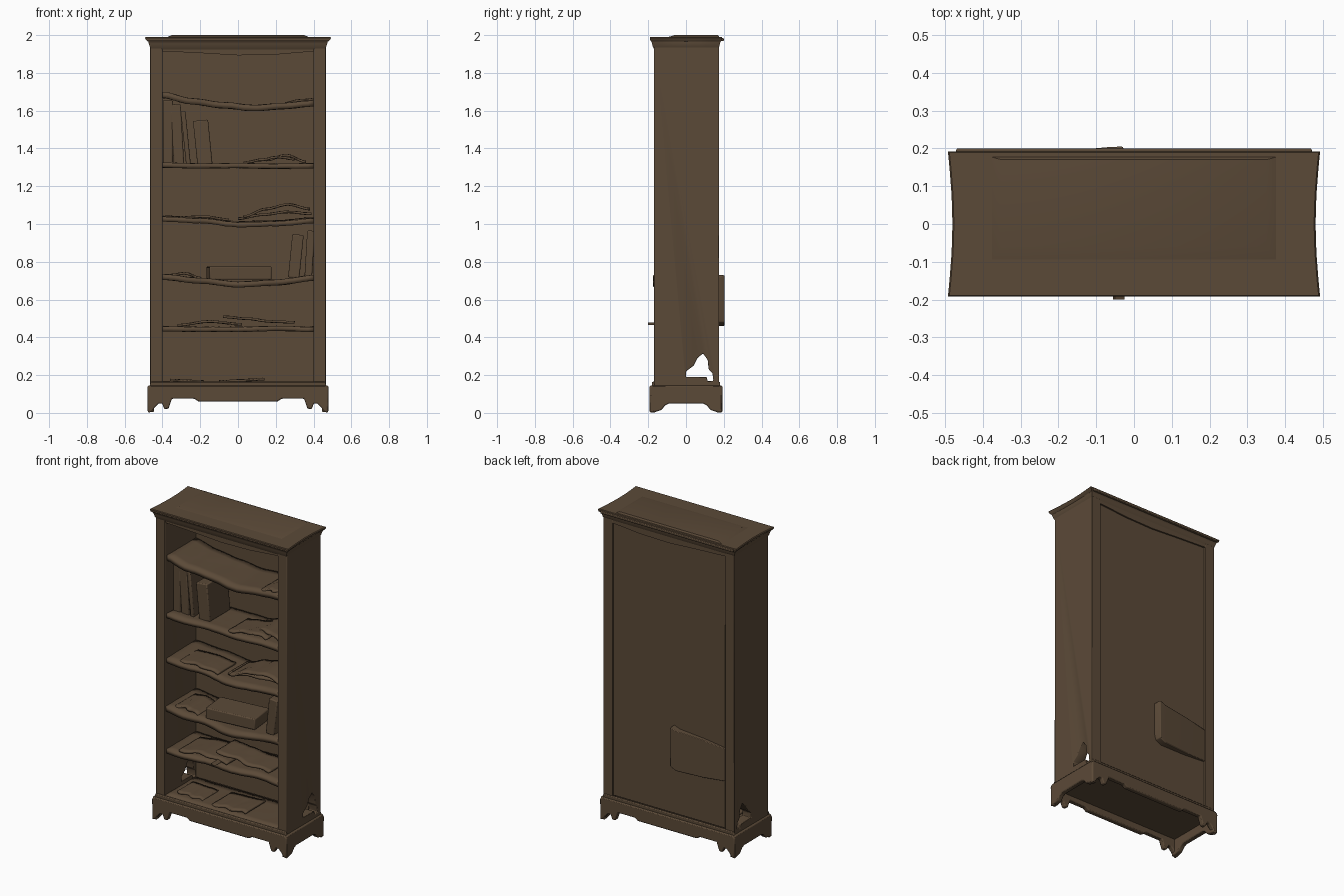
import bpy, bmesh, math, random
from mathutils import Matrix

random.seed(4)
if "Cube" in bpy.data.objects:
    bpy.data.objects.remove(bpy.data.objects["Cube"])

wood = bpy.data.materials.new("worn brown wood")
wood.use_nodes = True
BROWN = (0.105, 0.068, 0.039, 1)
wood.diffuse_color = BROWN
wood.node_tree.nodes["Principled BSDF"].inputs["Base Color"].default_value = BROWN


def make(name, verts, faces, bevel=0.0, thick=0.0):
    bm = bmesh.new()
    vs = [bm.verts.new(v) for v in verts]
    for f in faces:
        bm.faces.new([vs[i] for i in f])
    bmesh.ops.recalc_face_normals(bm, faces=bm.faces)
    mesh = bpy.data.meshes.new(name)
    bm.to_mesh(mesh)
    bm.free()
    ob = bpy.data.objects.new(name, mesh)
    bpy.context.collection.objects.link(ob)
    mesh.materials.append(wood)
    if thick:
        m = ob.modifiers.new("thickness", 'SOLIDIFY')
        m.thickness, m.offset = thick, 0
    if bevel:
        m = ob.modifiers.new("soft edge", 'BEVEL')
        m.width, m.segments = bevel, 2
    bpy.ops.object.select_all(action='DESELECT')
    ob.select_set(True)
    bpy.context.view_layer.objects.active = ob
    bpy.ops.object.shade_smooth_by_angle(angle=math.radians(35))
    return ob


def loft(name, rings, bevel=0.0):
    """Skin equal rings of points and cap both ends."""
    n = len(rings[0])
    faces = [list(range(n)), list(range((len(rings) - 1) * n, len(rings) * n))]
    for r in range(len(rings) - 1):
        for i in range(n):
            j = (i + 1) % n
            faces.append([r * n + i, r * n + j, (r + 1) * n + j, (r + 1) * n + i])
    return make(name, [p for ring in rings for p in ring], faces, bevel)


def prism(name, pts, axis, a, b, bevel=0.0):
    """Extrude a (side, height) outline along x or y."""
    if axis == 'y':
        return loft(name, [[(u, d, z) for u, z in pts] for d in (a, b)], bevel)
    return loft(name, [[(d, u, z) for u, z in pts] for d in (a, b)], bevel)


def box(name, x, y, z, bevel=0.004, lean=0.0, turn=0.0):
    pts = [(x[0], z[0]), (x[1], z[0]), (x[1], z[1]), (x[0], z[1])]
    ob = prism(name, pts, 'y', y[0], y[1], bevel)
    if lean or turn:
        pivot = ((x[0] + x[1]) / 2, (y[0] + y[1]) / 2, z[0])
        t = Matrix.Translation(pivot)
        ob.data.transform(t @ Matrix.Rotation(turn, 4, 'Z')
                          @ Matrix.Rotation(lean, 4, 'Y') @ t.inverted())
    return ob


def sheet(name, x, y, heights, thick, wave=0.0, droop=0.0):
    """Warped board: heights run evenly from its -x end to its +x end."""
    nx, ny = 24, 6
    verts = []
    for i in range(nx + 1):
        t = i / nx * (len(heights) - 1)
        k = min(int(t), len(heights) - 2)
        s = t - k
        s = s * s * (3 - 2 * s)
        h = heights[k] * (1 - s) + heights[k + 1] * s
        for j in range(ny + 1):
            front = 1 - j / ny
            yy = y[0] + (y[1] - y[0]) * j / ny - wave * front * math.sin(i * 0.55)
            verts.append((x[0] + (x[1] - x[0]) * i / nx, yy,
                          h - thick / 2 - droop * front ** 2 + random.uniform(-.0015, .0015)))
    w = ny + 1
    faces = [[i * w + j, (i + 1) * w + j, (i + 1) * w + j + 1, i * w + j + 1]
             for i in range(nx) for j in range(ny)]
    return make(name, verts, faces, 0, thick)


# Side walls, each with a broken hole low at the rear
hole = [(0, .19), (0, .22), (.04, .25), (.06, .29), (.09, .315), (.115, .28),
        (.12, .23), (.14, .21), (.145, .17), (.115, .165), (.11, .19)]
cutter = prism("hole_cutter", hole, 'x', -0.6, 0.6)
cutter.hide_render = True
cutter.hide_set(True)
for s, side in ((1, "left"), (-1, "right")):
    xs = sorted((s * .40, s * .465))
    wall = box(side + "_side", xs, (-.17, .175), (.13, 1.94), 0)
    m = wall.modifiers.new("broken hole", 'BOOLEAN')
    m.object, m.operation, m.solver = cutter, 'DIFFERENCE', 'EXACT'
    m = wall.modifiers.new("soft edge", 'BEVEL')
    m.width, m.segments, m.limit_method = .004, 2, 'ANGLE'

# Back panel, and the loose board nailed over it
box("back_panel", (-.40, .40), (.145, .162), (.165, 1.93), 0)
loft("back_patch", [[(x, .155, z0), (x, yb, z0), (x, yb, z1), (x, .155, z1)]
                    for x, yb, z0, z1 in ((-.40, .172, .47, .68), (-.25, .187, .46, .70),
                                          (-.07, .203, .46, .715), (-.03, .205, .48, .73),
                                          (-.02, .18, .52, .72))], .004)

# Sagging rail above the opening, front and back
for name, y in (("front_top_rail", (-.165, -.13)), ("back_top_rail", (.145, .172))):
    prism(name, [(-.41, 1.95), (-.41, 1.915), (-.2, 1.905), (0, 1.893), (.2, 1.897),
                 (.41, 1.915), (.41, 1.95)], 'y', *y)


# Crown moulding with slightly hollow ends
def crown_ring(z, hx, hy, dip):
    right = [(hx - dip * math.cos(t * math.pi / 2), hy * t, z)
             for t in (-1, -.75, -.4, 0, .4, .75, 1)]
    return right + [(-x, -y, z) for x, y, z in right]


loft("crown", [crown_ring(*r) for r in (
    (1.925, .46, .168, 0), (1.94, .467, .176, 0), (1.955, .472, .18, .002),
    (1.965, .475, .182, .005), (1.975, .488, .191, .01), (1.985, .492, .192, .012),
    (1.99, .488, .189, .012))])
loft("crown_raised_top", [[(sx * a, y, z) for sx, y in ((-1, y0), (1, y0), (1, y1), (-1, y1))]
                          for a, y0, y1, z in ((.38, -.10, .178, 1.988), (.35, -.06, .17, 2.0))])
box("crown_back_lip", (-.47, .47), (.18, .2), (1.968, 1.984))

# Plinth: scalloped aprons with bracket feet
front_half = [(.21, .06), (.23, .075), (.35, .075), (.368, .022), (.39, .02), (.402, .05),
              (.42, .05), (.44, .03), (.455, .008), (.475, 0), (.478, .13), (.465, .145)]
side_half = [(.09, .05), (.11, .04), (.13, .015), (.16, .006), (.19, .004), (.19, .13), (.18, .145)]


def mirrored(half):
    return half + [(-u, z) for u, z in reversed(half)]


for s, fb, lr in ((-1, "front", "right"), (1, "back", "left")):
    prism(fb + "_apron", mirrored(front_half), 'y', s * .16, s * .192, .006)
    prism(lr + "_apron", mirrored(side_half), 'x', s * .445, s * .478, .006)
    prism(fb + "_plinth_moulding", [(-.47, .135), (.47, .135), (.462, .165), (-.462, .165)],
          'y', s * .165, s * .18, .005)
box("plinth_floor", (-.45, .45), (-.168, .145), (.105, .152), 0)

# Warped shelves
IN = (-.405, .405)
sheet("shelf_one", IN, (-.15, .15), (1.70, 1.665, 1.645, 1.63, 1.64, 1.655), .032, .008)
sheet("shelf_two", IN, (-.155, .15), (1.325, 1.32, 1.322, 1.318, 1.322), .026, .008)
sheet("shelf_three", IN, (-.155, .15), (1.045, 1.035, 1.015, 1.02, 1.035), .026, .01, .006)
sheet("shelf_four", IN, (-.16, .15), (.735, .715, .695, .705, .73), .03, .014)
sheet("shelf_five", IN, (-.155, .15), (.458, .455, .455, .46, .455), .026, .01)
sheet("bottom_shelf", IN, (-.165, .14), (.168, .165, .167, .165, .165), .02)

# Books standing on the second shelf
for name, x, top, lean in (("book_one", (-.398, -.345), 1.655, 0),
                           ("book_two", (-.34, -.285), 1.635, -.06),
                           ("book_three", (-.275, -.25), 1.60, -.1),
                           ("book_four", (-.215, -.135), 1.55, -.1)):
    box(name, x, (-.09, .12), (1.315, top), .006, lean)

# Books on the fourth shelf: one flat, two leaning
box("flat_book", (-.16, .17), (-.10, .08), (.705, .775), .006, 0, .1)
box("leaning_book", (.265, .325), (-.10, .10), (.715, .945), .006, .1)
box("end_book", (.352, .392), (-.08, .12), (.72, .965), .006, .06)

# Scattered torn papers and thin volumes
for name, x, y, hs in (
        ("papers_one", (.25, .40), (-.12, .08), (1.645, 1.66, 1.665)),
        ("papers_two", (.03, .30), (-.14, .06), (1.33, 1.345, 1.36, 1.35)),
        ("papers_two_upper", (.15, .36), (-.09, .11), (1.345, 1.37, 1.335)),
        ("papers_three", (.03, .38), (-.13, .09), (1.045, 1.085, 1.11, 1.085)),
        ("papers_three_lower", (0, .39), (-.10, .11), (1.035, 1.055, 1.07, 1.06)),
        ("papers_three_left", (-.32, -.05), (-.13, .05), (1.04, 1.045, 1.03)),
        ("papers_four", (-.36, -.2), (-.12, .08), (.735, .745, .72)),
        ("papers_five", (-.32, .02), (-.14, .08), (.47, .49, .475)),
        ("papers_five_upper", (-.08, .30), (-.11, .08), (.515, .505, .49, .485)),
        ("papers_bottom", (-.10, .14), (-.12, .08), (.172, .178, .185)),
        ("papers_bottom_left", (-.36, -.18), (-.1, .06), (.18, .175, .172))):
    sheet(name, x, y, hs, .012, .01)
prism("torn_corner", [(-.055, .466), (-.025, .466), (-.05, .478)], 'y', -.2, -.1)
